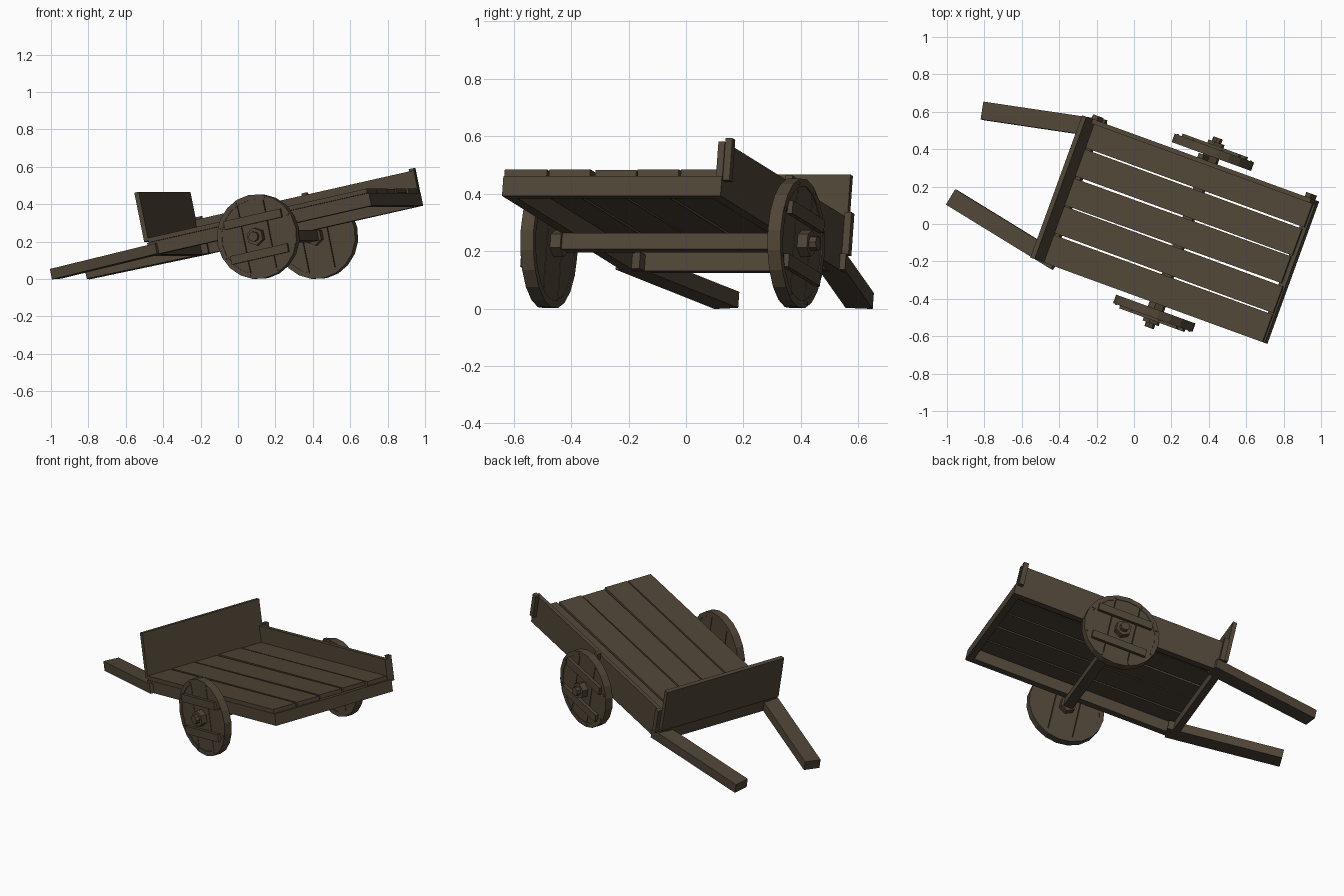
import bpy, bmesh, math, random
from mathutils import Matrix, Vector

random.seed(4)
if "Cube" in bpy.data.objects:
    bpy.data.objects.remove(bpy.data.objects["Cube"], do_unlink=True)

wood = bpy.data.materials.new("dark_brown_wood")
wood.use_nodes = True
COLOUR = (0.08, 0.06, 0.038, 1)
wood.diffuse_color = COLOUR
wood.node_tree.nodes["Principled BSDF"].inputs["Base Color"].default_value = COLOUR

# Cart frame: origin at the axle, x along the bed, y along the axle, z out of the bed
CART = (Matrix.Translation((0.265, -0.047, 0.227))
        @ Matrix.Rotation(math.radians(-20), 4, 'Z')
        @ Matrix.Rotation(math.radians(-12), 4, 'Y'))


def finish(name, bm):
    bmesh.ops.recalc_face_normals(bm, faces=bm.faces[:])
    mesh = bpy.data.meshes.new(name)
    bm.to_mesh(mesh)
    bm.free()
    mesh.materials.append(wood)
    obj = bpy.data.objects.new(name, mesh)
    bpy.context.collection.objects.link(obj)
    obj.matrix_world = CART
    return obj


def box(name, x, y, z, turn=0):
    """Box from (min, max) ranges, turned about its own vertical axis."""
    bm = bmesh.new()
    bmesh.ops.create_cube(bm, size=1)
    size = Vector([r[1] - r[0] for r in (x, y, z)])
    mid = Vector([(r[0] + r[1]) / 2 for r in (x, y, z)])
    bm.transform(Matrix.Translation(mid) @ Matrix.Rotation(turn, 4, 'Z')
                 @ Matrix.Diagonal(size).to_4x4())
    return finish(name, bm)


def disc_mesh(radius, y0, y1, sides):
    bm = bmesh.new()
    bmesh.ops.create_cone(bm, cap_ends=True, segments=sides, radius1=radius,
                          radius2=radius, depth=abs(y1 - y0))
    bm.transform(Matrix.Translation((0, (y0 + y1) / 2, 0))
                 @ Matrix.Rotation(math.pi / 2, 4, 'X'))
    return bm


def disc(name, radius, y0, y1, sides):
    return finish(name, disc_mesh(radius, y0, y1, sides))


def rim(name, outer, inner, y0, y1, sides):
    bm = bmesh.new()
    profile = [(outer, y0), (outer, y1), (inner, y1), (inner, y0)]
    rings = []
    for i in range(sides):
        a = math.tau * i / sides
        rings.append([bm.verts.new((r * math.cos(a), y, r * math.sin(a))) for r, y in profile])
    for i in range(sides):
        a, b = rings[i], rings[(i + 1) % sides]
        for j in range(4):
            k = (j + 1) % 4
            bm.faces.new((a[j], a[k], b[k], b[j]))
    return finish(name, bm)


def disc_plank(name, radius, y0, y1, sides, x0, x1):
    """Slice of a disc between two upright cuts."""
    bm = disc_mesh(radius, y0, y1, sides)
    for x, way in ((x0, -1), (x1, 1)):
        geom = bm.verts[:] + bm.edges[:] + bm.faces[:]
        cut = bmesh.ops.bisect_plane(bm, geom=geom, plane_co=(x, 0, 0),
                                     plane_no=(way, 0, 0), clear_outer=True)
        edges = [e for e in cut["geom_cut"] if isinstance(e, bmesh.types.BMEdge)]
        if edges:
            bmesh.ops.contextual_create(bm, geom=edges)
    return finish(name, bm)


# Bed frame
LOW, DECK, HALF = 0.032, 0.102, 0.405
for side, s in (("left", 1), ("right", -1)):
    box(side + "_side_beam", (-0.645, 0.645), sorted((s * 0.362, s * HALF)), (LOW, DECK))
box("front_cross_beam", (0.605, 0.645), (-HALF, HALF), (LOW, DECK))
box("rear_cross_beam", (-0.65, -0.61), (-0.362, 0.362), (LOW, DECK))

# Floor planks, laid a little unevenly
pitch = 2 * HALF / 5
for i in range(5):
    y = -HALF + pitch * i
    lift = random.uniform(0, 0.006)
    turn = 0 if i in (0, 4) else random.uniform(-0.004, 0.004)
    box(f"floor_plank_{i + 1}", (-0.635, 0.638 - random.uniform(0, 0.02)),
        (y + 0.005 * (i > 0), y + pitch - 0.005 * (i < 4)),
        (DECK + lift, DECK + 0.024 + lift), turn)

# Headboard and the single side board with its posts
box("headboard", (-0.66, -0.635), (-HALF, HALF), (0.112, 0.38))
box("side_board", (-0.632, 0.64), (0.381, HALF), (DECK, 0.226))
for i, x in enumerate((-0.62, -0.005, 0.62)):
    box(f"side_post_{i + 1}", (x - 0.015, x + 0.015), (HALF, 0.43), (0.09, 0.24))

# Handles, drawing in towards their ends
for side, s in (("left", 1), ("right", -1)):
    tip, root = Vector((-1.245, s * 0.246)), Vector((-0.585, s * 0.378))
    mid, run = (tip + root) / 2, root - tip
    box(side + "_handle", (mid.x - run.length / 2, mid.x + run.length / 2),
        (mid.y - 0.048, mid.y + 0.048), (0.033, 0.09), math.atan2(run.y, run.x))

# Axle and plank wheels
SIDES = 20
box("axle", (-0.028, 0.028), (-0.45, 0.45), (-0.026, 0.031))
for side, s in (("left", 1), ("right", -1)):
    rim(side + "_wheel_rim", 0.227, 0.2, s * 0.434, s * 0.482, SIDES)
    for i, (x0, x1) in enumerate(((-0.3, -0.077), (-0.073, 0.073), (0.077, 0.3))):
        disc_plank(f"{side}_wheel_plank_{i + 1}", 0.2, s * 0.438, s * 0.478, SIDES, x0, x1)
    for place, z in (("upper", 0.095), ("lower", -0.095)):
        box(f"{side}_{place}_wheel_cleat", (-0.165, 0.165),
            sorted((s * 0.476, s * 0.497)), (z - 0.023, z + 0.023))
    disc(side + "_inner_hub", 0.048, s * 0.4, s * 0.44, 6)
    disc(side + "_outer_hub", 0.048, s * 0.476, s * 0.515, 6)
    disc(side + "_axle_end", 0.027, s * 0.51, s * 0.54, 8)
    # Small pegs around the rim
    for i in range(8):
        a = math.tau * (i + 0.5) / 8
        x, z = 0.212 * math.cos(a), 0.212 * math.sin(a)
        box(f"{side}_rim_peg_{i + 1}", (x - 0.005, x + 0.005),
            sorted((s * 0.48, s * 0.486)), (z - 0.005, z + 0.005))
